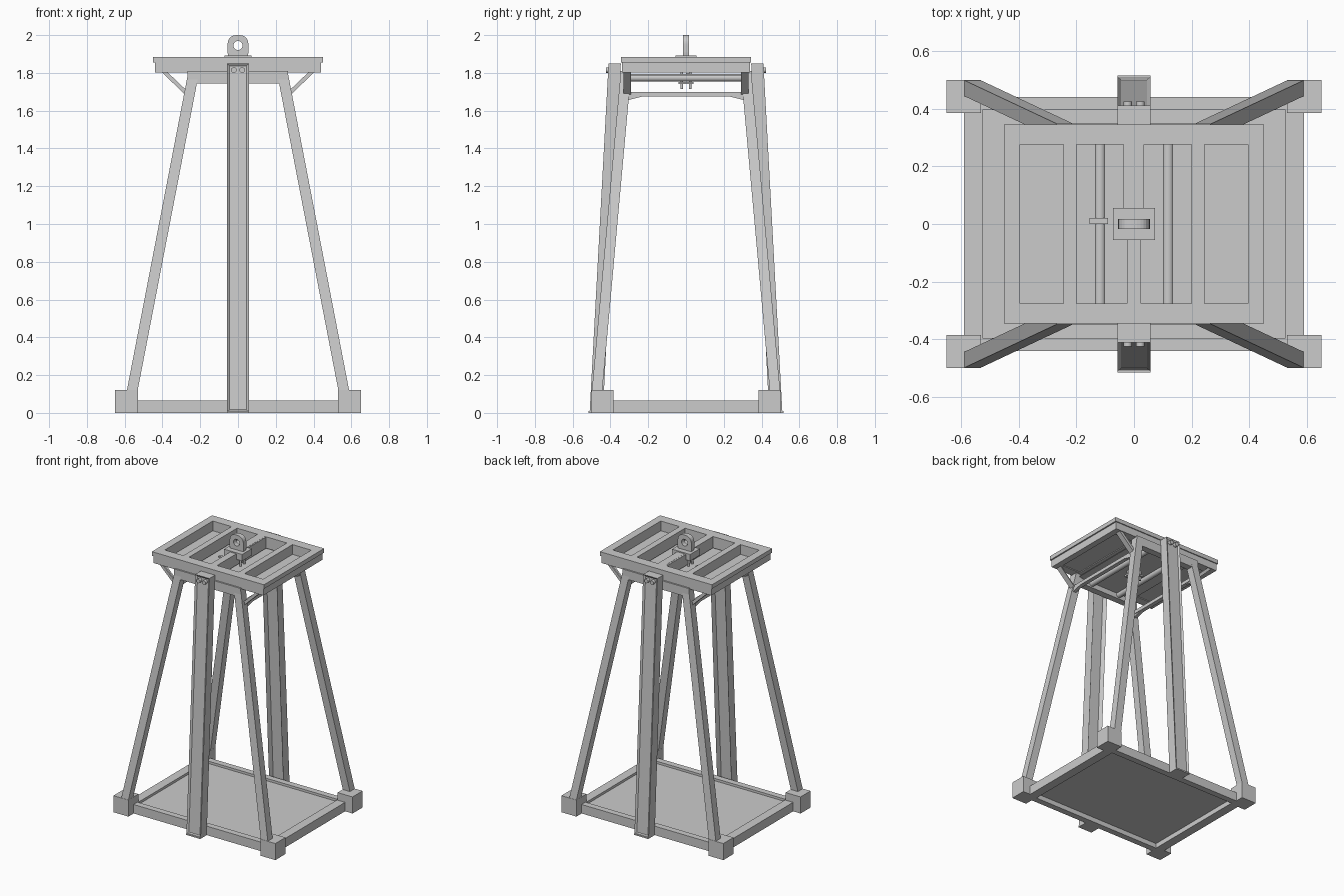
import bpy, bmesh, math
from mathutils import Vector

if "Cube" in bpy.data.objects:
    bpy.data.objects.remove(bpy.data.objects["Cube"])


def make(name, bm):
    bmesh.ops.recalc_face_normals(bm, faces=bm.faces)
    me = bpy.data.meshes.new(name)
    bm.to_mesh(me)
    bm.free()
    ob = bpy.data.objects.new(name, me)
    bpy.context.collection.objects.link(ob)
    return ob


def loft_bm(a, b):
    """Solid between two matching polygons."""
    bm = bmesh.new()
    va = [bm.verts.new(p) for p in a]
    vb = [bm.verts.new(p) for p in b]
    n = len(a)
    bm.faces.new(va[::-1])
    bm.faces.new(vb)
    for i in range(n):
        j = (i + 1) % n
        bm.faces.new((va[i], va[j], vb[j], vb[i]))
    bmesh.ops.recalc_face_normals(bm, faces=bm.faces)
    bm.normal_update()
    return bm


def rect(x0, x1, y0, y1, z):
    return [(x0, y0, z), (x1, y0, z), (x1, y1, z), (x0, y1, z)]


def box(name, x0, x1, y0, y1, z0, z1):
    return make(name, loft_bm(rect(x0, x1, y0, y1, z0), rect(x0, x1, y0, y1, z1)))


def rod(name, p, q, r, n=24):
    p, q = Vector(p), Vector(q)
    u = (q - p).orthogonal().normalized()
    v = (q - p).normalized().cross(u)
    ring = [(u * math.cos(t) + v * math.sin(t)) * r
            for t in (2 * math.pi * i / n for i in range(n))]
    ob = make(name, loft_bm([p + o for o in ring], [q + o for o in ring]))
    for f in ob.data.polygons:
        f.use_smooth = len(f.vertices) == 4
    return ob


def frame(name, X, Y, x, y, z0, z1):
    """Rectangular rim: outer half sizes X, Y and inner x, y."""
    for s in (-1, 1):
        box(name + "_long", -X, X, *sorted((s * y, s * Y)), z0, z1)
        box(name + "_end", *sorted((s * x, s * X)), -y, y, z0, z1)


# Base tray
frame("base_rim", 0.59, 0.44, 0.525, 0.395, 0.0, 0.065)
box("base_floor", -0.525, 0.525, -0.395, 0.395, 0.035, 0.048)

# Corner blocks, splayed legs, diagonal braces
for sx in (-1, 1):
    for sy in (-1, 1):
        box("corner_block", *sorted((sx * 0.53, sx * 0.65)),
            *sorted((sy * 0.385, sy * 0.50)), 0.0, 0.12)
        make("splayed_leg", loft_bm(
            rect(sx * 0.535, sx * 0.592, sy * 0.445, sy * 0.50, 0.10),
            rect(sx * 0.205, sx * 0.262, sy * 0.29, sy * 0.345, 1.81)))
        for y0, y1, d in ((0.318, 0.33, 0.03), (0.29, 0.33, 0.01)):
            prof = [(0.41, 1.81), (0.27, 1.675), (0.27, 1.675 + d), (0.41 - d, 1.81)]
            make("corner_brace", loft_bm(
                [(sx * a, sy * y0, z) for a, z in prof],
                [(sx * a, sy * y1, z) for a, z in prof]))
        gus = [(0.31, 1.655), (0.31, 1.675), (0.23, 1.69), (0.23, 1.675)]
        make("crossbar_gusset", loft_bm(
            [(sx * 0.255, sy * y, z) for y, z in gus],
            [(sx * 0.28, sy * y, z) for y, z in gus]))
    # Bar joining the front and back legs
    box("leg_crossbar", *sorted((sx * 0.25, sx * 0.28)), -0.31, 0.31, 1.675, 1.70)

# Leaning centre columns, recessed inside and out
for s in (-1, 1):
    bm = loft_bm(rect(-0.057, 0.057, s * 0.44, s * 0.51, 0.005),
                 rect(-0.057, 0.057, s * 0.345, s * 0.41, 1.85))
    for d, depth in ((1, 0.010), (-1, 0.03)):
        f = next(f for f in bm.faces if f.normal.y * s * d > 0.9)
        bmesh.ops.inset_region(bm, faces=[f], thickness=0.018)
        bmesh.ops.translate(bm, verts=f.verts, vec=(0, -s * d * depth, 0))
    make("centre_column", bm)
    box("column_foot", -0.057, 0.057, *sorted((s * 0.44, s * 0.515)), 0.0, 0.01)
    for x in (-0.022, 0.022):
        rod("column_bolt", (x, s * 0.385, 1.815), (x, s * 0.424, 1.815), 0.015, 12)
    # Hanger beam carrying the rods
    box("hanger_beam", -0.268, 0.265, *sorted((s * 0.30, s * 0.349)), 1.745, 1.81)

# Top deck
frame("deck_rim", 0.45, 0.345, 0.395, 0.275, 1.855, 1.885)
frame("deck_band", 0.44, 0.338, 0.395, 0.275, 1.802, 1.855)
for s in (-1, 1):
    box("deck_beam", *sorted((s * 0.20, s * 0.245)), -0.275, 0.275, 1.802, 1.885)
    box("deck_panel", *sorted((s * 0.245, s * 0.395)), -0.275, 0.275, 1.808, 1.814)
    rod("cross_rod", (s * 0.118, -0.31, 1.774), (s * 0.118, 0.31, 1.774), 0.02)
box("deck_centre_beam", -0.025, 0.025, -0.275, 0.275, 1.802, 1.885)
box("deck_centre_pad", -0.037, 0.034, 0.0, 0.275, 1.802, 1.884)
box("deck_middle_panel", -0.235, 0.235, -0.30, 0.30, 1.783, 1.787)

# Clamp on the left rod
box("rod_clamp", -0.155, -0.09, 0.0, 0.02, 1.79, 1.80)

# Lug fixing plate and bolts under the deck
box("lug_backing_plate", -0.05, 0.05, -0.04, 0.04, 1.74, 1.752)
for x in (-0.035, 0.035):
    for y in (-0.022, 0.022):
        rod("lug_bolt", (x, y, 1.715), (x, y, 1.85), 0.007, 12)

# Lifting lug with a round eye
box("lug_base", -0.072, 0.072, -0.055, 0.055, 1.845, 1.893)
cz, n = 1.945, 32
outer, inner = [], []
for i in range(n):
    t = 2 * math.pi * i / n
    c, sn = math.cos(t), math.sin(t)
    p = 2.6 if sn >= 0 else 20
    k = 0.055 / (abs(c) ** p + abs(sn) ** p) ** (1 / p)
    outer.append((k * c, cz + k * sn))
    inner.append((0.024 * c, cz + 0.024 * sn))
bm = bmesh.new()
rings = [[bm.verts.new((x, y, z)) for x, z in pts]
         for pts, y in ((outer, -0.017), (outer, 0.017), (inner, 0.017), (inner, -0.017))]
for k in range(4):
    a, b = rings[k], rings[(k + 1) % 4]
    for i in range(n):
        j = (i + 1) % n
        bm.faces.new((a[i], a[j], b[j], b[i]))
make("lifting_lug", bm)
